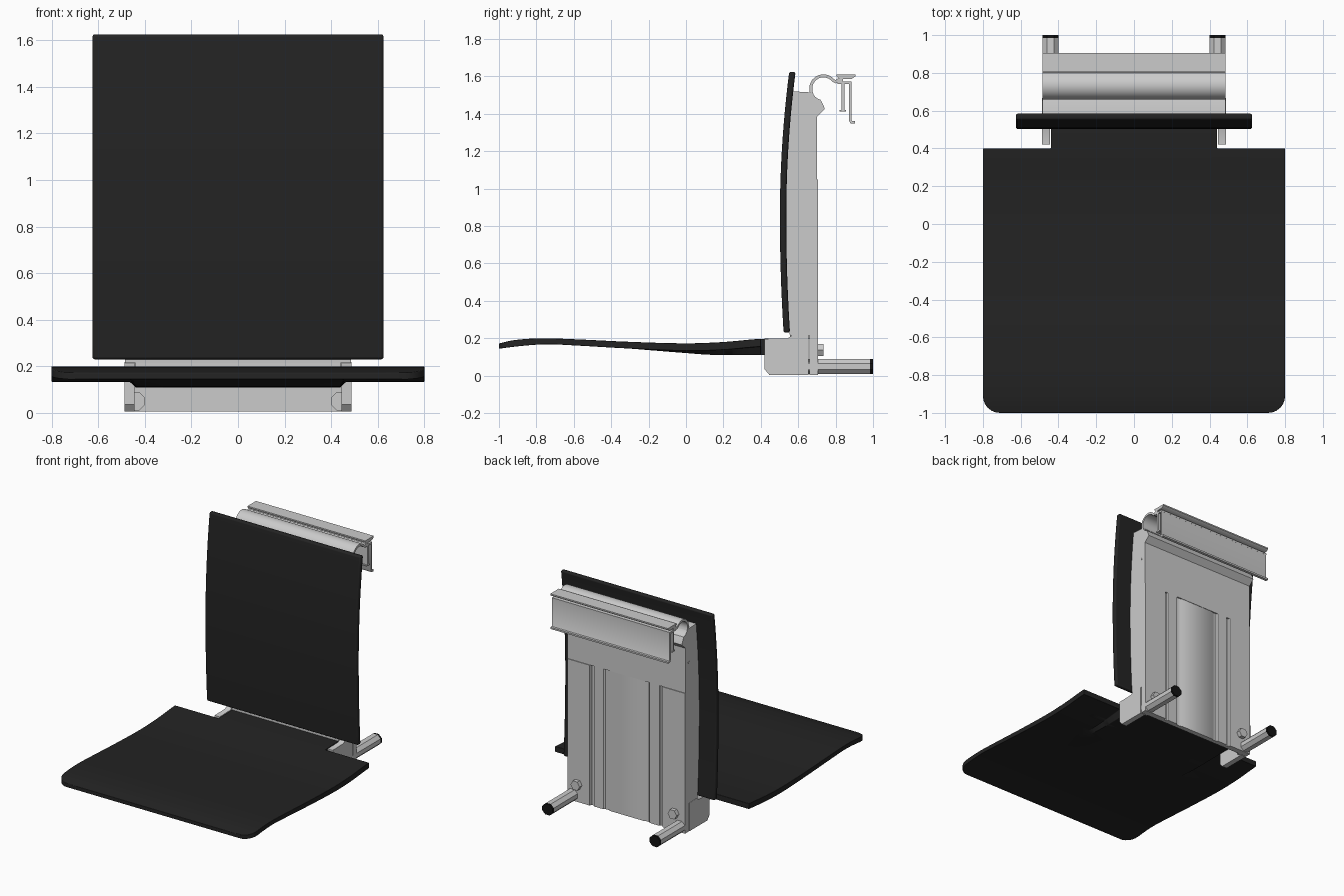
import bpy, bmesh, math
from mathutils import Vector

if "Cube" in bpy.data.objects:
    bpy.data.objects.remove(bpy.data.objects["Cube"])


def material(name, v):
    m = bpy.data.materials.new(name)
    m.diffuse_color = (v, v, v, 1)
    m.use_nodes = True
    m.node_tree.nodes["Principled BSDF"].inputs["Base Color"].default_value = m.diffuse_color
    return m


BLACK = material("black_padding", 0.017)
CAP = material("black_rubber", 0.006)


def finish(name, bm, mat=None, bevel=0, segs=2, smooth=True):
    bmesh.ops.recalc_face_normals(bm, faces=bm.faces)
    me = bpy.data.meshes.new(name)
    bm.to_mesh(me)
    bm.free()
    ob = bpy.data.objects.new(name, me)
    bpy.context.collection.objects.link(ob)
    if mat:
        me.materials.append(mat)
    if bevel:
        b = ob.modifiers.new("bevel", 'BEVEL')
        b.width, b.segments = bevel, segs
        b.limit_method, b.angle_limit = 'ANGLE', math.radians(50)
    if smooth:
        bpy.ops.object.select_all(action='DESELECT')
        ob.select_set(True)
        bpy.context.view_layer.objects.active = ob
        bpy.ops.object.shade_smooth_by_angle(angle=math.radians(35))
    return ob


def prism(name, pts, a, b, axis='x', **kw):
    """Extrude a closed profile from a to b; profile is (y,z), (x,z) or (x,y)."""
    put = {'x': lambda p, t: (t, p[0], p[1]),
           'y': lambda p, t: (p[0], t, p[1]),
           'z': lambda p, t: (p[0], p[1], t)}[axis]
    bm = bmesh.new()
    lo = [bm.verts.new(put(p, a)) for p in pts]
    hi = [bm.verts.new(put(p, b)) for p in pts]
    bm.faces.new(lo)
    bm.faces.new(hi)
    n = len(pts)
    for i in range(n):
        j = (i + 1) % n
        bm.faces.new((lo[i], lo[j], hi[j], hi[i]))
    return finish(name, bm, **kw)


def ribbon(name, path, t, a, b):
    """Bent sheet: thicken a (y,z) path to t and extrude it along x."""
    left, right = [], []
    P = [Vector(p) for p in path]
    for i, p in enumerate(P):
        d1 = (p - P[max(i - 1, 0)]).normalized()
        d2 = (P[min(i + 1, len(P) - 1)] - p).normalized()
        d = (d1 + d2).normalized()
        c = max(0.6, d.dot(d2 if d2.length else d1))
        n = Vector((-d.y, d.x)) * t / 2 / c
        left.append(p + n)
        right.append(p - n)
    return prism(name, left + right[::-1], a, b)


def curve(keys, y):
    """Smooth interpolation through (y, z) keys."""
    n = len(keys)
    slope = [(keys[min(i + 1, n - 1)][1] - keys[max(i - 1, 0)][1]) /
             (keys[min(i + 1, n - 1)][0] - keys[max(i - 1, 0)][0]) for i in range(n)]
    for i in range(n - 1):
        (y0, z0), (y1, z1) = keys[i], keys[i + 1]
        if y <= y1 or i == n - 2:
            h = y1 - y0
            t = min(1, max(0, (y - y0) / h))
            return ((2*t**3 - 3*t*t + 1) * z0 + (t**3 - 2*t*t + t) * h * slope[i]
                    + (3*t*t - 2*t**3) * z1 + (t**3 - t*t) * h * slope[i + 1])


# Seat: wavy panel, rounded front corners, thicker tongue between the brackets
TOP = [(-1, .172), (-.92, .19), (-.78, .2), (-.6, .195), (-.3, .181), (0, .173), (.2, .18), (.4, .197), (.62, .2)]
WING = [(-1, .144), (-.9, .157), (-.75, .168), (-.6, .162), (-.3, .145), (0, .133), (.2, .138), (.4, .155), (.62, .158)]
TONGUE = [(-.3, .145), (0, .121), (.15, .111), (.62, .11)]


def underside(x, y):
    z = curve(WING, y)
    return min(z, curve(TONGUE, y)) if abs(x) < .45 and y > -.3 else z


R = .09
ys = [-1 + R * (1 - math.cos(math.radians(a))) for a in range(0, 91, 15)]
ys += [-.91 + 1.31 * i / 26 for i in range(1, 27)] + [.5, .62]
half = [.15, .3, .44, .465, .62, .8]
xs = [-x for x in half[::-1]] + [0] + half
bm = bmesh.new()
rows = []
for y in ys:
    k = max(0, -1 + R - y)
    w = .8 - R + math.sqrt(max(0, R * R - k * k))
    rows.append([bm.verts.new((math.copysign(w, x) if abs(x) == .8 else x, y, curve(TOP, y))) for x in xs])
for r in range(len(ys) - 1):
    for c in range(len(xs) - 1):
        if ys[r] > .399 and max(abs(xs[c]), abs(xs[c + 1])) > .441:
            continue
        bm.faces.new((rows[r][c], rows[r][c + 1], rows[r + 1][c + 1], rows[r + 1][c]))
bmesh.ops.delete(bm, geom=[v for v in bm.verts if not v.link_faces], context='VERTS')
ext = bmesh.ops.extrude_face_region(bm, geom=bm.faces[:])
for g in ext["geom"]:
    if isinstance(g, bmesh.types.BMVert):
        g.co.z = underside(g.co.x, g.co.y)
finish("seat", bm, mat=BLACK, bevel=.01, segs=3)

# Backrest: gently bowed panel
def bow(z):
    return .502 + (.052 if z < .85 else .083) * (z - .85) ** 2


zs = [.23 + 1.395 * i / 20 for i in range(21)]
prism("backrest", [(bow(z), z) for z in zs] + [(bow(z) + .034, z) for z in zs[::-1]],
      -.625, .625, mat=BLACK, bevel=.011, segs=3)

# Grey housing behind the backrest, with the angled ridge at its top
front = [(bow(z) + .032, z) for z in (1.4, 1.2, 1.0, .8, .6, .4)]
arc = [(.735 + .062 * math.cos(math.radians(a)), 1.535 + .062 * math.sin(math.radians(a)))
       for a in range(205, 256, 10)]
prism("back_housing", [(.555, .215), (.685, .215), (.685, 1.05), (.7, 1.05), (.7, 1.385), (.742, 1.425), (.735, 1.445)]
      + arc[::-1] + [(.66, 1.515), (.572, 1.52)] + front, -.485, .485)

# Ribbed lower back panel
ribs = [(.485, .705), (.3, .705), (.295, .688), (.275, .688), (.27, .7), (.19, .7), (.18, .69), (.15, .69), (.14, .697)]
prism("lower_back_panel", [(-.485, .66), (.485, .66)] + ribs + [(-x, y) for x, y in ribs[::-1]], 0.005, 1.05, 'z')

# Top hook: rolled sheet, clamp rail and hanging strips
roll = [(.735 + .068 * math.cos(math.radians(a)), 1.535 + .068 * math.sin(math.radians(a)))
        for a in range(205, 39, -11)]
ribbon("rolled_hook", roll + [(.8, 1.572), (.82, 1.585)], .016, -.485, .485)
prism("top_rail", [(.805, 1.6), (.825, 1.586), (.885, 1.586), (.905, 1.6), (.905, 1.61), (.805, 1.61)], -.485, .485)
prism("rail_web", [(.81, 1.56), (.885, 1.56), (.885, 1.573), (.84, 1.573), (.84, 1.59), (.81, 1.59)], -.485, .485)
ribbon("outer_strip", [(.878, 1.57), (.878, 1.365), (.884, 1.355), (.904, 1.354)], .013, -.485, .485)
ribbon("inner_strip", [(.84, 1.57), (.84, 1.42)], .016, -.485, .485)
prism("inner_strip_foot", [(.822, 1.412), (.856, 1.412), (.856, 1.42), (.822, 1.42)], -.485, .485)

# Hinge brackets, rear feet, end caps, bolts and screws on both sides
bracket = [(.42, .035), (.445, .005), (.655, .005), (.655, .215), (.57, .218), (.545, .2), (.42, .197)]
c = .024
foot = [(.4 + c, .01), (.485 - c, .01), (.485, .01 + c), (.485, .09 - c),
        (.485 - c, .09), (.4 + c, .09), (.4, .09 - c), (.4, .01 + c)]
for s, side in ((1, "right"), (-1, "left")):
    prism("hinge_bracket_" + side, bracket, s * .445, s * .487)
    f = [(s * x, z) for x, z in foot]
    prism("rear_foot_" + side, f, .64, .985, 'y')
    prism("foot_cap_" + side, f, .985, 1.0, 'y', mat=CAP)
    hexa = [(s * .4 + .037 * math.cos(i * math.pi / 3), .137 + .037 * math.sin(i * math.pi / 3)) for i in range(6)]
    prism("hex_bolt_" + side, hexa, .69, .735, 'y', smooth=False)
    dot = [(.66 + .008 * math.cos(i * math.pi / 6), 1.265 + .008 * math.sin(i * math.pi / 6)) for i in range(12)]
    prism("side_screw_" + side, dot, s * .48, s * .488)

# Cross bar under the housing, between the brackets
prism("cross_bar", [(.555, .2), (.665, .2), (.665, .222), (.555, .222)], -.44, .44)
